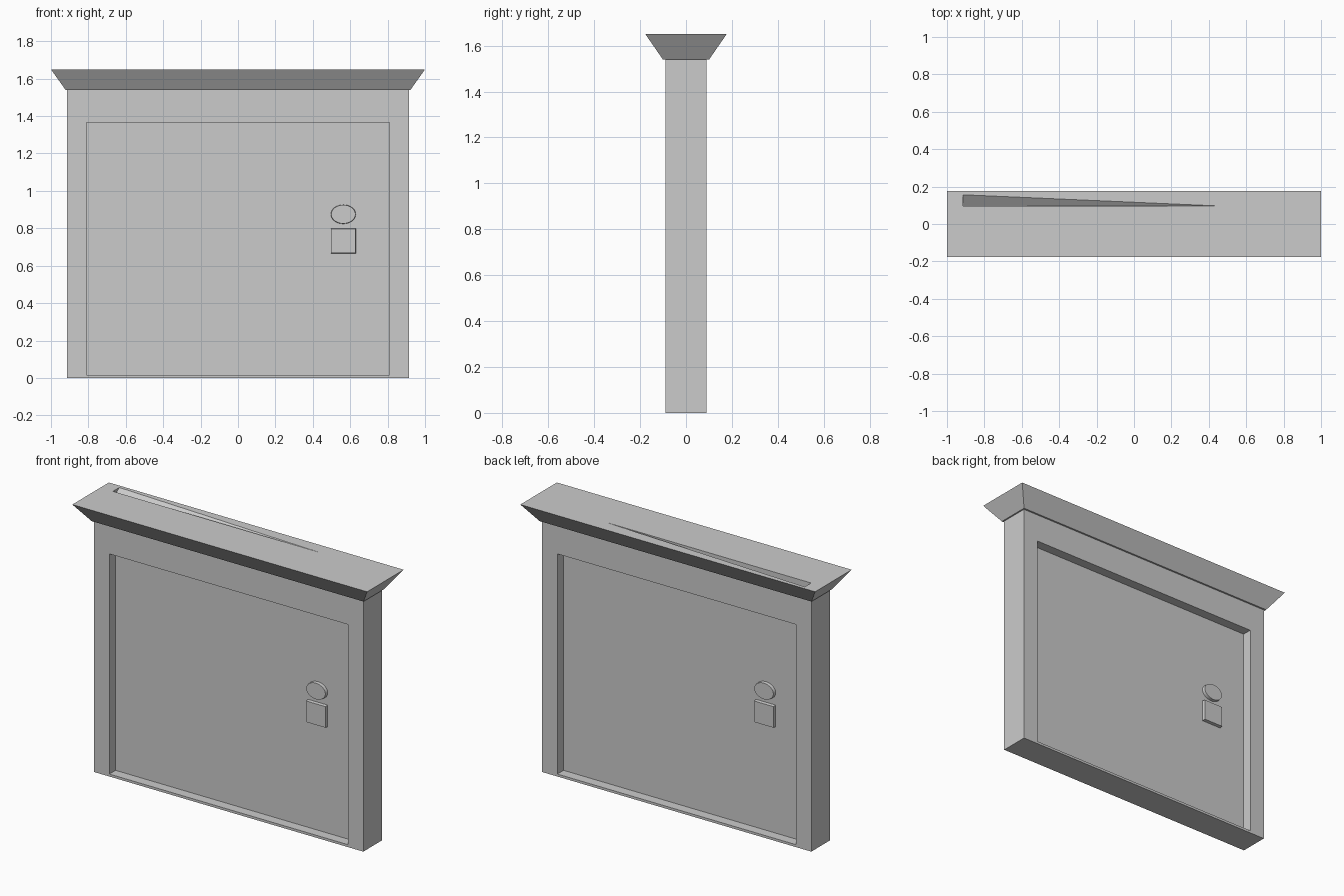
import bpy, bmesh
from mathutils import Matrix, Vector

if "Cube" in bpy.data.objects:
    bpy.data.objects.remove(bpy.data.objects["Cube"], do_unlink=True)

grey = bpy.data.materials.new("stone grey")
grey.use_nodes = True
COLOUR = (0.6, 0.6, 0.6, 1)
grey.diffuse_color = COLOUR
grey.node_tree.nodes["Principled BSDF"].inputs["Base Color"].default_value = COLOUR


def finish(bm, name):
    bmesh.ops.recalc_face_normals(bm, faces=bm.faces)
    mesh = bpy.data.meshes.new(name)
    bm.to_mesh(mesh)
    bm.free()
    mesh.materials.append(grey)
    obj = bpy.data.objects.new(name, mesh)
    bpy.context.collection.objects.link(obj)
    return obj


def box(x, y, z0, z1):
    """Centred box with half sizes x, y."""
    bm = bmesh.new()
    bmesh.ops.create_cube(bm, size=2)
    for v in bm.verts:
        v.co = (v.co.x * x, v.co.y * y, z1 if v.co.z > 0 else z0)
    return bm


# Wall slab with a recessed door panel on both faces
HALF, PANEL = 0.09, 0.03
bm = box(0.913, HALF, 0, 1.545)
for side in (-1, 1):
    face = next(f for f in bm.faces if f.normal.y * side > 0.9)
    for depth in (HALF, PANEL):
        bmesh.ops.inset_individual(bm, faces=[face], thickness=0.01)
        for v in face.verts:
            v.co = (0.81 if v.co.x > 0 else -0.81, side * depth,
                    1.365 if v.co.z > 0.7 else 0.015)
finish(bm, "wall_with_door_panels")

# Flared cap
bm = box(1, 0.177, 1.54, 1.65)
for v in bm.verts:
    if v.co.z < 1.6:
        v.co.x *= 0.922
        v.co.y *= 0.57
cap = finish(bm, "flared_cap")

# Tapering groove along the rear of the cap top
bm = bmesh.new()
for p in ((-0.915, 0.095, 1.605), (-0.915, 0.095, 1.66),
          (-0.915, 0.17, 1.66), (0.8, 0.095, 1.66)):
    bm.verts.new(p)
bmesh.ops.convex_hull(bm, input=bm.verts)
cutter = finish(bm, "groove_cutter")
cutter.hide_render = True
cut = cap.modifiers.new("groove", "BOOLEAN")
cut.operation, cut.object, cut.solver = "DIFFERENCE", cutter, "EXACT"
bpy.context.view_layer.objects.active = cap
bpy.ops.object.modifier_apply(modifier="groove")
bpy.data.objects.remove(cutter, do_unlink=True)


# Oval knob and square lock plate, repeated on the back by a half turn
def fitting(name, bm, centre, turn):
    bm.transform(Matrix.Rotation(turn, 4, "Z") @ Matrix.Translation(Vector(centre)))
    finish(bm, name)


for label, turn in (("front", 0), ("back", 3.14159265)):
    bm = bmesh.new()
    bmesh.ops.create_cone(bm, cap_ends=True, segments=32, radius1=1, radius2=0.95, depth=1)
    bm.transform(Matrix.Diagonal((0.068, 0.03, 0.052, 1)) @ Matrix.Rotation(1.5707963, 4, "X"))
    fitting(label + "_oval_knob", bm, (0.563, -0.035, 0.875), turn)

    bm = box(0.068, 0.015, -0.068, 0.068)
    for v in bm.verts:
        if v.co.y < 0:
            v.co.x *= 0.95
            v.co.z *= 0.95
    fitting(label + "_lock_plate", bm, (0.563, -0.035, 0.733), turn)
